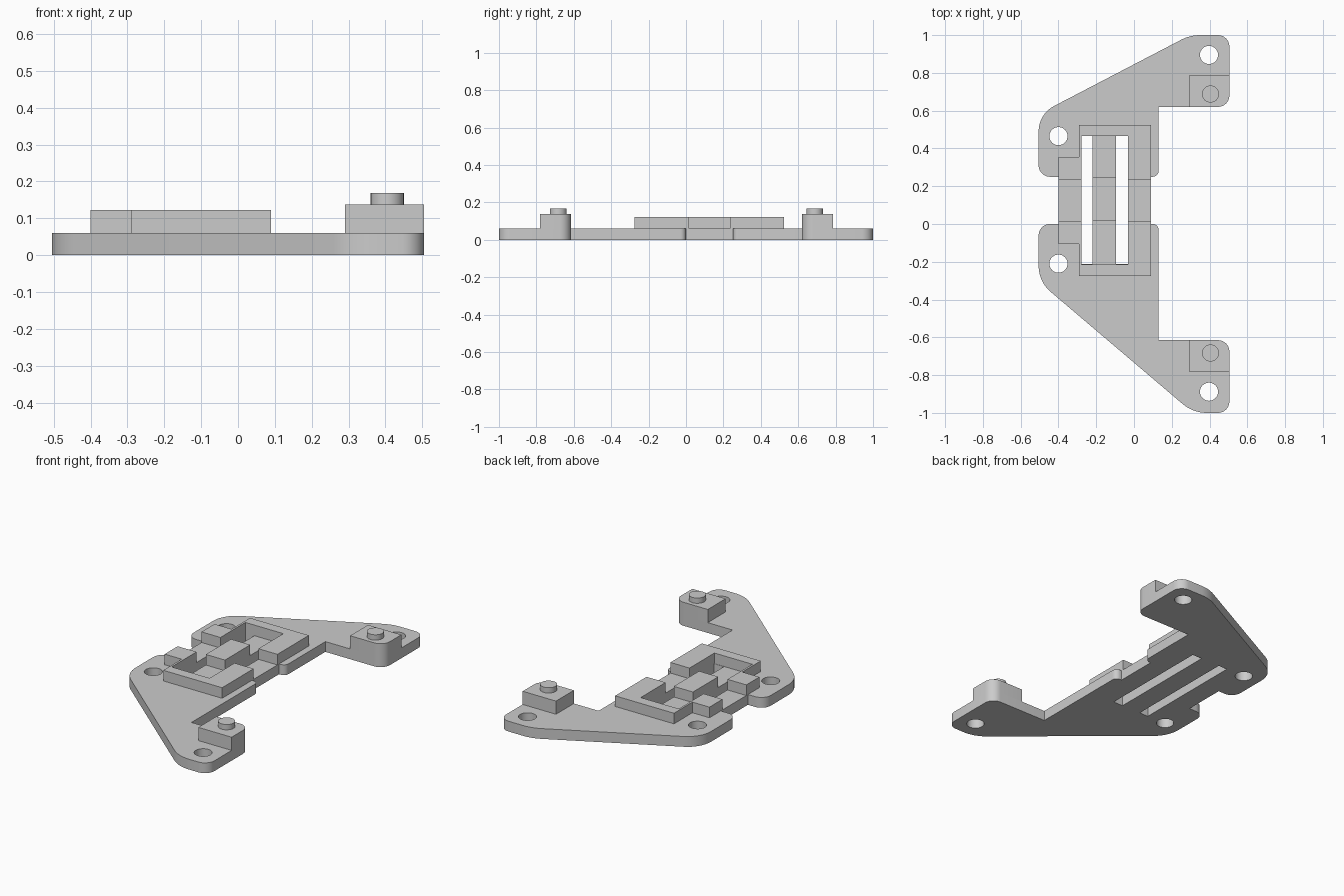
import bpy, bmesh, math
from mathutils import Vector

cube = bpy.data.objects.get("Cube")
if cube:
    bpy.data.objects.remove(cube, do_unlink=True)

grey = bpy.data.materials.new("plain_grey")
grey.use_nodes = True
GREY = (0.6, 0.6, 0.6, 1)
grey.diffuse_color = GREY
grey.node_tree.nodes["Principled BSDF"].inputs["Base Color"].default_value = GREY

BASE, RAISED, POST, PIN = 0.06, 0.122, 0.137, 0.168
MID = 0.125          # mirror line of the clip frames


def rounded(corners, steps=8):
    """Outline from (x, y, radius) corners; radius 0 stays sharp."""
    out = []
    for i, (x, y, r) in enumerate(corners):
        p = Vector((x, y))
        if r == 0:
            out.append(p)
            continue
        a = (Vector(corners[i - 1][:2]) - p).normalized()
        b = (Vector(corners[(i + 1) % len(corners)][:2]) - p).normalized()
        half = a.angle(b) / 2
        centre = p + (a + b).normalized() * r / math.sin(half)
        start = (p + a * r / math.tan(half) - centre).normalized()
        end = (p + b * r / math.tan(half) - centre).normalized()
        for k in range(steps + 1):
            out.append(centre + start.slerp(end, k / steps) * r)
    return out


def circle(x, y, r, n=32):
    return [Vector((x + r * math.cos(k * math.tau / n), y + r * math.sin(k * math.tau / n)))
            for k in range(n)]


def rect(x0, x1, y0, y1):
    return [Vector(p) for p in ((x0, y0), (x1, y0), (x1, y1), (x0, y1))]


def slab(name, loops, z0, z1):
    """Extrude filled outlines; inner loops become through holes."""
    curve = bpy.data.curves.new(name, "CURVE")
    curve.dimensions = "2D"
    curve.fill_mode = "BOTH"
    curve.extrude = (z1 - z0) / 2
    for loop in loops:
        spline = curve.splines.new("POLY")
        spline.points.add(len(loop) - 1)
        for point, co in zip(spline.points, loop):
            point.co = (co.x, co.y, 0, 1)
        spline.use_cyclic_u = True
    obj = bpy.data.objects.new(name, curve)
    bpy.context.collection.objects.link(obj)
    bpy.ops.object.select_all(action="DESELECT")
    obj.select_set(True)
    bpy.context.view_layer.objects.active = obj
    bpy.ops.object.convert(target="MESH")
    obj = bpy.context.view_layer.objects.active
    bm = bmesh.new()
    bm.from_mesh(obj.data)
    bmesh.ops.remove_doubles(bm, verts=bm.verts, dist=1e-5)
    bmesh.ops.translate(bm, verts=bm.verts, vec=(0, 0, (z0 + z1) / 2))
    bmesh.ops.recalc_face_normals(bm, faces=bm.faces)
    bm.to_mesh(obj.data)
    bm.free()
    obj.data.materials.clear()
    obj.data.materials.append(grey)
    bpy.ops.object.shade_smooth_by_angle(angle=math.radians(30))


# Base plate: two arms joined by a narrower bridge, with screw holes and slots
outline = rounded([
    (0.505, 1.0, 0.06), (0.297, 1.0, 0.22), (-0.505, 0.582, 0.15),
    (-0.505, 0.25, 0.06), (-0.4, 0.25, 0), (-0.4, 0, 0),
    (-0.505, 0, 0.06), (-0.505, -0.305, 0.18), (0.313, -1.0, 0.2),
    (0.505, -1.0, 0.06), (0.505, -0.615, 0.06), (0.13, -0.615, 0),
    (0.13, 0, 0.03), (0.09, 0, 0), (0.09, 0.25, 0),
    (0.13, 0.25, 0.03), (0.13, 0.62, 0), (0.505, 0.62, 0.06)])
holes = [circle(x, y, 0.048) for x, y in
         ((0.397, 0.895), (-0.4, 0.465), (-0.4, -0.21), (0.397, -0.888))]
slots = [rect(-0.278, -0.22, -0.213, 0.465), rect(-0.096, -0.033, -0.213, 0.465)]
slab("base_plate", [outline] + holes + slots, 0, BASE)

# Raised clip frames, mirrored about the bridge
frame = [(-0.4, 0.235), (-0.278, 0.235), (-0.278, 0.465), (-0.033, 0.465),
         (-0.033, 0.235), (0.09, 0.235), (0.09, 0.525), (-0.29, 0.525),
         (-0.29, 0.355), (-0.4, 0.355)]
slab("back_frame", [[Vector(p) for p in frame]], BASE, RAISED)
slab("front_frame", [[Vector((x, 2 * MID - y)) for x, y in frame]], BASE, RAISED)

# Centre block on the bar between the slots
slab("centre_block", [rect(-0.22, -0.096, 0.017, 0.25)], BASE, RAISED)

# Corner posts with locating pins
for label, side, inner, outer in (("back", 1, 0.62, 0.785), ("front", -1, 0.615, 0.78)):
    post = rounded([(0.29, side * inner, 0), (0.505, side * inner, 0.06),
                    (0.505, side * outer, 0), (0.29, side * outer, 0)])
    slab(label + "_post", [post], BASE, POST)
    slab(label + "_pin", [circle(0.405, side * (inner + 0.068), 0.045)], POST, PIN)
